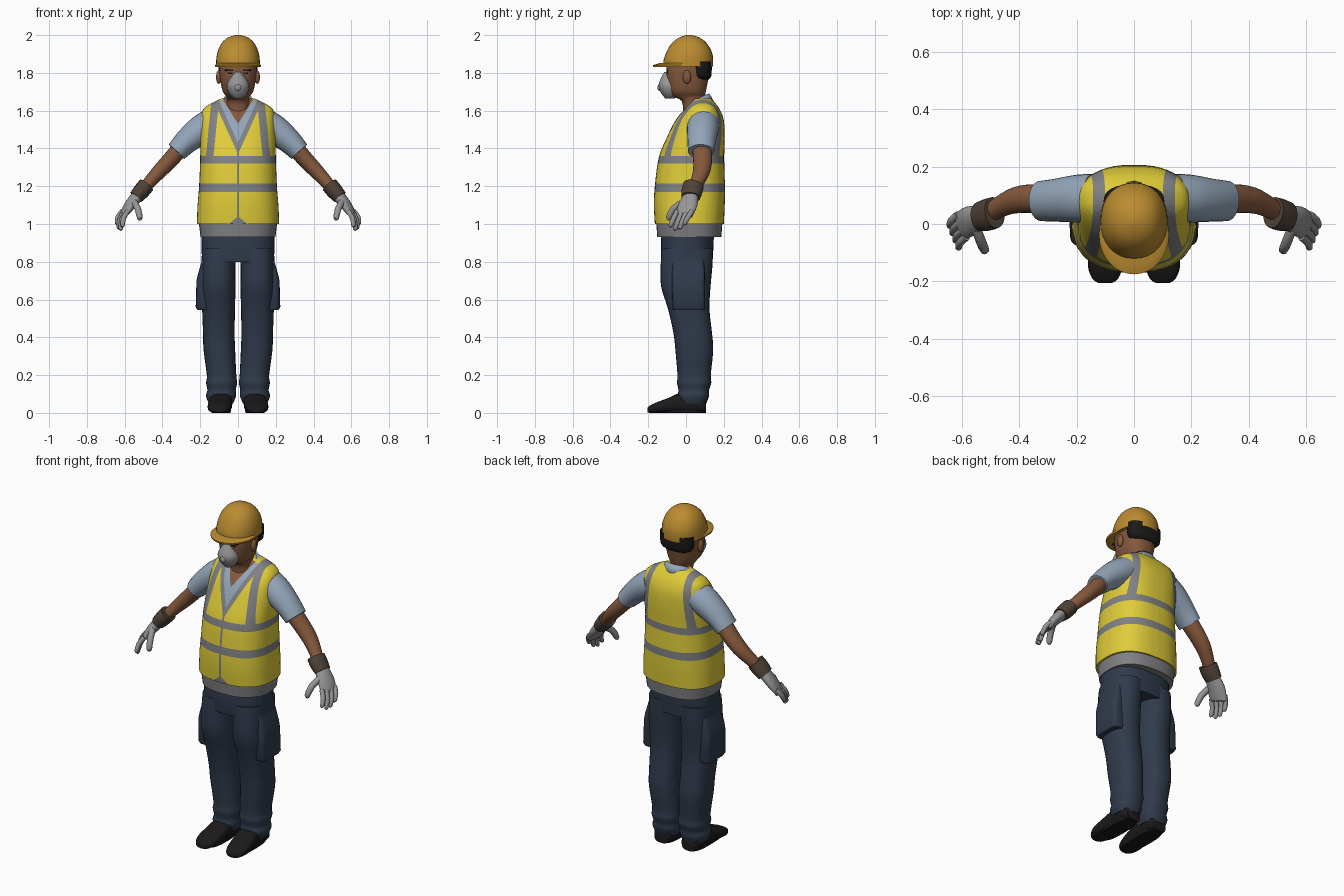
import bpy, bmesh, math
from mathutils import Vector

if "Cube" in bpy.data.objects:
    bpy.data.objects.remove(bpy.data.objects["Cube"])


def material(name, hexcode):
    rgb = [(int(hexcode[i:i + 2], 16) / 255) ** 2.2 for i in (0, 2, 4)]
    m = bpy.data.materials.new(name)
    m.use_nodes = True
    m.diffuse_color = (*rgb, 1)
    for node in m.node_tree.nodes:
        if node.type == "BSDF_PRINCIPLED":
            node.inputs["Base Color"].default_value = (*rgb, 1)
    return m


YELLOW = material("vest yellow", "dfcb3c")
GREY = material("reflective grey", "7f8082")
SHIRT = material("shirt blue", "93a5b8")
NAVY = material("trouser navy", "343d4d")
SKIN = material("skin brown", "84593f")
GLOVE = material("glove grey", "959595")
CUFF = material("cuff brown", "51443a")
BLACK = material("black", "211f1f")
HELMET = material("helmet orange", "b98a34")
parts = []


def finish(name, bm, mats, mirror=False):
    bmesh.ops.recalc_face_normals(bm, faces=bm.faces)
    mesh = bpy.data.meshes.new(name)
    bm.to_mesh(mesh)
    bm.free()
    for m in mats:
        mesh.materials.append(m)
    ob = bpy.data.objects.new(name, mesh)
    bpy.context.collection.objects.link(ob)
    if mirror:
        ob.modifiers.new("Mirror", "MIRROR").use_mirror_merge = False
    parts.append(ob)
    return ob


def refine(rings, steps):
    """Catmull-Rom interpolation of ring parameters."""
    out = []
    last = len(rings) - 1
    for i in range(last):
        quad = [rings[max(i - 1, 0)], rings[i], rings[i + 1], rings[min(i + 2, last)]]
        for k in range(steps):
            t = k / steps
            out.append([0.5 * (2 * b + (c - a) * t + (2 * a - 5 * b + 4 * c - d) * t * t
                               + (3 * b - a - 3 * c + d) * t ** 3)
                        for a, b, c, d in zip(*quad)])
    return out + [list(rings[-1])]


def loft(name, rings, mats, axis=None, hint=(0, 1, 0), power=2.0, segs=24,
         steps=3, mirror=False, cuts=(), rule=None):
    """Skin superellipse rings (x, y, z, half width, half depth) along a path."""
    rings = refine(rings, steps)
    bm = bmesh.new()
    centres = [Vector(r[:3]) for r in rings]
    loops = []
    for i, r in enumerate(rings):
        if axis == "z":
            u, v = Vector((1, 0, 0)), Vector((0, 1, 0))
        elif axis == "y":
            u, v = Vector((1, 0, 0)), Vector((0, 0, 1))
        else:
            t = (centres[min(i + 1, len(rings) - 1)] - centres[max(i - 1, 0)]).normalized()
            u = Vector(hint)
            u = (u - t * u.dot(t)).normalized()
            v = t.cross(u)
        loop = []
        for k in range(segs):
            a = math.tau * k / segs
            c, s = math.cos(a), math.sin(a)
            c = math.copysign(abs(c) ** (2 / power), c)
            s = math.copysign(abs(s) ** (2 / power), s)
            loop.append(bm.verts.new(centres[i] + u * r[3] * c + v * r[4] * s))
        loops.append(loop)
    for lo, hi in zip(loops, loops[1:]):
        for k in range(segs):
            n = (k + 1) % segs
            bm.faces.new((lo[k], lo[n], hi[n], hi[k]))
    bm.faces.new(loops[0])
    bm.faces.new(loops[-1])
    for co, no in cuts:
        geom = bm.verts[:] + bm.edges[:] + bm.faces[:]
        bmesh.ops.bisect_plane(bm, geom=geom, plane_co=co, plane_no=no, dist=1e-5)
    if rule:
        for f in bm.faces:
            f.material_index = rule(f.calc_center_median())
    return finish(name, bm, mats if isinstance(mats, list) else [mats], mirror)


def level(z, half, y0, y1, x=0):
    return (x, (y0 + y1) / 2, z, half, (y1 - y0) / 2)


def block(z, x0, x1, y0, y1):
    return level(z, (x1 - x0) / 2, y0, y1, (x0 + x1) / 2)


def blob(name, loc, size, mat, mirror=False, box=False):
    bm = bmesh.new()
    if box:
        bmesh.ops.create_cube(bm, size=2)
    else:
        bmesh.ops.create_uvsphere(bm, u_segments=16, v_segments=10, radius=1)
    for v in bm.verts:
        v.co = Vector(a * b + c for a, b, c in zip(v.co, size, loc))
    return finish(name, bm, [mat], mirror)


# Vest: cut along bands, stripes, neckline and zip, then coloured by region
cuts = [((0, 0, z), (0, 0, 1)) for z in (1.17, 1.215, 1.32, 1.36)]
cuts.append(((0, 0.05, 0), (0, 1, 0)))
for s in (1, -1):
    cuts += [((s * x, 0, 1.36), (s, 0, 0.1)) for x in (0.13, 0.17)]
    cuts += [((0, 0, z), (s * 2.2, 0, -1)) for z in (1.37, 1.43)]
    cuts += [((0, 0, 1.53), (s * 1.6, 0, -1)), ((0, 0, 1.04), (s * 0.8, 0, 1)),
             ((s * 0.006, 0, 0), (1, 0, 0))]


def vest_rule(c):
    x, z, front = abs(c.x), c.z, c.y < 0.05
    if front and z > 1.43 + 2.2 * x:
        return 3 if z > 1.53 + 1.6 * x else 2
    trim = front and z > 1.37 + 2.2 * x
    band = 1.17 < z < 1.215 or 1.32 < z < 1.36
    stripe = z > 1.36 and 0.13 < x + 0.1 * (z - 1.36) < 0.17
    middle = front and (x < 0.006 or z < 1.04 - 0.8 * x)
    return 1 if trim or band or stripe or middle else 0


loft("vest", [level(1.0, .218, -.165, .2), level(1.1, .214, -.17, .205),
              level(1.2, .206, -.165, .206), level(1.35, .2, -.145, .202),
              level(1.45, .2, -.105, .205), level(1.55, .197, -.055, .2),
              level(1.61, .183, -.005, .177), level(1.645, .13, .025, .15),
              level(1.665, .085, .04, .13)],
     [YELLOW, GREY, SHIRT, SKIN], "z", power=2.5, segs=48, cuts=cuts, rule=vest_rule)
loft("shirt_hem", [level(.93, .198, -.152, .187), level(1.01, .208, -.158, .193)],
     GREY, "z", power=2.5, segs=40, steps=1)

# Open shirt collar, dropping to the front
bm = bmesh.new()
rows = []
for k in range(25):
    a = math.radians(22 + 316 * k / 24)
    drop = 0.1 * ((1 + math.cos(a)) / 2) ** 1.5
    rows.append([bm.verts.new((r * math.sin(a), 0.055 - r * 0.88 * math.cos(a), z - drop))
                 for r, z in ((0.108, 1.645), (0.092, 1.67), (0.078, 1.69))])
for p, q in zip(rows, rows[1:]):
    for j in (0, 1):
        bm.faces.new((p[j], q[j], q[j + 1], p[j + 1]))
collar = finish("shirt_collar", bm, [SHIRT])
collar.modifiers.new("Solidify", "SOLIDIFY").thickness = 0.01

# Head and neck
loft("head", [level(1.58, .062, -.015, .1), level(1.65, .058, -.022, .1),
              level(1.675, .062, -.07, .1), level(1.7, .08, -.09, .105),
              level(1.75, .092, -.1, .115), level(1.8, .098, -.105, .125),
              level(1.86, .1, -.1, .13)], SKIN, "z", power=2.4, segs=32)
loft("hair", [level(1.765, .07, .045, .12), level(1.785, .099, .032, .134),
              level(1.86, .106, .02, .138)], BLACK, "z", power=2.4)
blob("ear", (.102, .005, 1.778), (.014, .022, .036), SKIN, True)
blob("brow", (.045, -.098, 1.813), (.023, .004, .004), BLACK, True, box=True)
blob("eye", (.04, -.1, 1.798), (.012, .004, .004), BLACK, True, box=True)
loft("mask", [level(1.665, .022, -.11, -.06), level(1.69, .047, -.13, -.045),
              level(1.73, .06, -.145, -.035), level(1.765, .046, -.136, -.05),
              level(1.805, .016, -.115, -.07)], GLOVE, "z")
blob("mask_valve", (0, -.142, 1.722), (.017, .009, .017), GLOVE)

# Hard hat
loft("helmet_dome", [level(1.833, .117, -.118, .143), level(1.86, .116, -.12, .144),
                     level(1.9, .111, -.108, .14), level(1.94, .097, -.088, .122),
                     level(1.97, .076, -.062, .097), level(1.99, .047, -.03, .065),
                     level(2.0, .015, .0, .03)], HELMET, "z", power=2.15, segs=32)
loft("helmet_brim", [level(1.831, .12, -.173, .1), level(1.841, .122, -.175, .1),
                     level(1.852, .112, -.14, .1)], HELMET, "z", segs=32, steps=1)

# Arms and gloves
loft("sleeve", [(.14, .09, 1.53, .085, .082), (.2, .088, 1.495, .083, .078),
                (.27, .083, 1.44, .075, .066), (.325, .08, 1.383, .07, .056)],
     SHIRT, mirror=True)
loft("arm", [(.3, .085, 1.405, .052, .046), (.36, .088, 1.338, .05, .043),
             (.41, .083, 1.285, .046, .04), (.455, .066, 1.237, .039, .035),
             (.5, .04, 1.185, .033, .03)], SKIN, mirror=True)
loft("glove_cuff", [(.485, .04, 1.206, .055, .044), (.51, .032, 1.176, .056, .044),
                    (.54, .025, 1.142, .05, .038)], CUFF, mirror=True)
palm_side = (.3, .95, 0)
loft("glove_palm", [(.53, .026, 1.152, .04, .032), (.568, .012, 1.105, .051, .028),
                    (.597, -.005, 1.06, .05, .02), (.602, -.01, 1.045, .045, .014)],
     GLOVE, hint=palm_side, mirror=True)


def finger(name, base, tip, r, bend):
    a, b = Vector(base), Vector(tip)
    mid = (a + b) / 2 + Vector(bend)
    end = a.lerp(b, 0.93)
    loft(name, [(*a, r, r), (*mid, r, r), (*end, r * .85, r * .85), (*b, r * .3, r * .3)],
         GLOVE, segs=10, steps=2, mirror=True)


for k, reach in enumerate((.0, -.018, -.012, .012)):
    t = k / 3
    finger("glove_finger_%d" % (k + 1), (.583 + .03 * t, -.045 + .077 * t, 1.068),
           (.613 + .03 * t, -.085 + .075 * t, .985 + reach), .0135, (.008, 0, .004))
finger("glove_thumb", (.552, -.01, 1.12), (.517, -.098, 1.025), .018, (-.004, -.012, .008))

# Trousers
loft("trouser_hips", [level(.8, .19, -.128, .14), level(.87, .193, -.133, .145),
                      level(.95, .194, -.13, .148)], NAVY, "z", power=2.5, segs=32)
loft("trouser_leg", [block(.87, .002, .19, -.13, .143), block(.78, .014, .194, -.134, .14),
                     block(.67, .013, .195, -.132, .13), block(.55, .016, .19, -.095, .124),
                     block(.42, .018, .185, -.066, .138), block(.33, .015, .182, -.056, .144),
                     block(.2, .009, .165, -.045, .131), block(.16, .005, .169, -.048, .134),
                     block(.12, .012, .162, -.04, .122), block(.09, .01, .17, -.045, .122),
                     block(.05, .026, .155, -.035, .108)],
     NAVY, "z", power=2.4, segs=28, mirror=True)
loft("cargo_pocket", [block(.545, .13, .215, -.065, .098), block(.56, .13, .224, -.072, .102),
                      block(.7, .13, .22, -.075, .1), block(.735, .13, .212, -.075, .1),
                      block(.81, .13, .19, -.07, .095)],
     NAVY, "z", power=5, steps=1, mirror=True)

# Shoes, heel to toe
shoe = [(.09, .105, .035, .045, .035), (.09, .075, .048, .058, .048),
        (.09, -.03, .052, .06, .052), (.095, -.09, .04, .063, .04),
        (.1, -.15, .029, .06, .029), (.1, -.19, .02, .045, .02), (.1, -.205, .015, .025, .012)]
loft("shoe", shoe, BLACK, "y", power=2.8, mirror=True)
loft("shoe_sole", [block(0, .04, .14, -.17, .1), block(.016, .036, .146, -.185, .105)],
     BLACK, "z", power=3, steps=1, mirror=True)

# Smooth shading with sharp edges kept
bpy.ops.object.select_all(action="DESELECT")
for ob in parts:
    ob.select_set(True)
bpy.context.view_layer.objects.active = parts[0]
bpy.ops.object.shade_smooth_by_angle(angle=math.radians(45))
